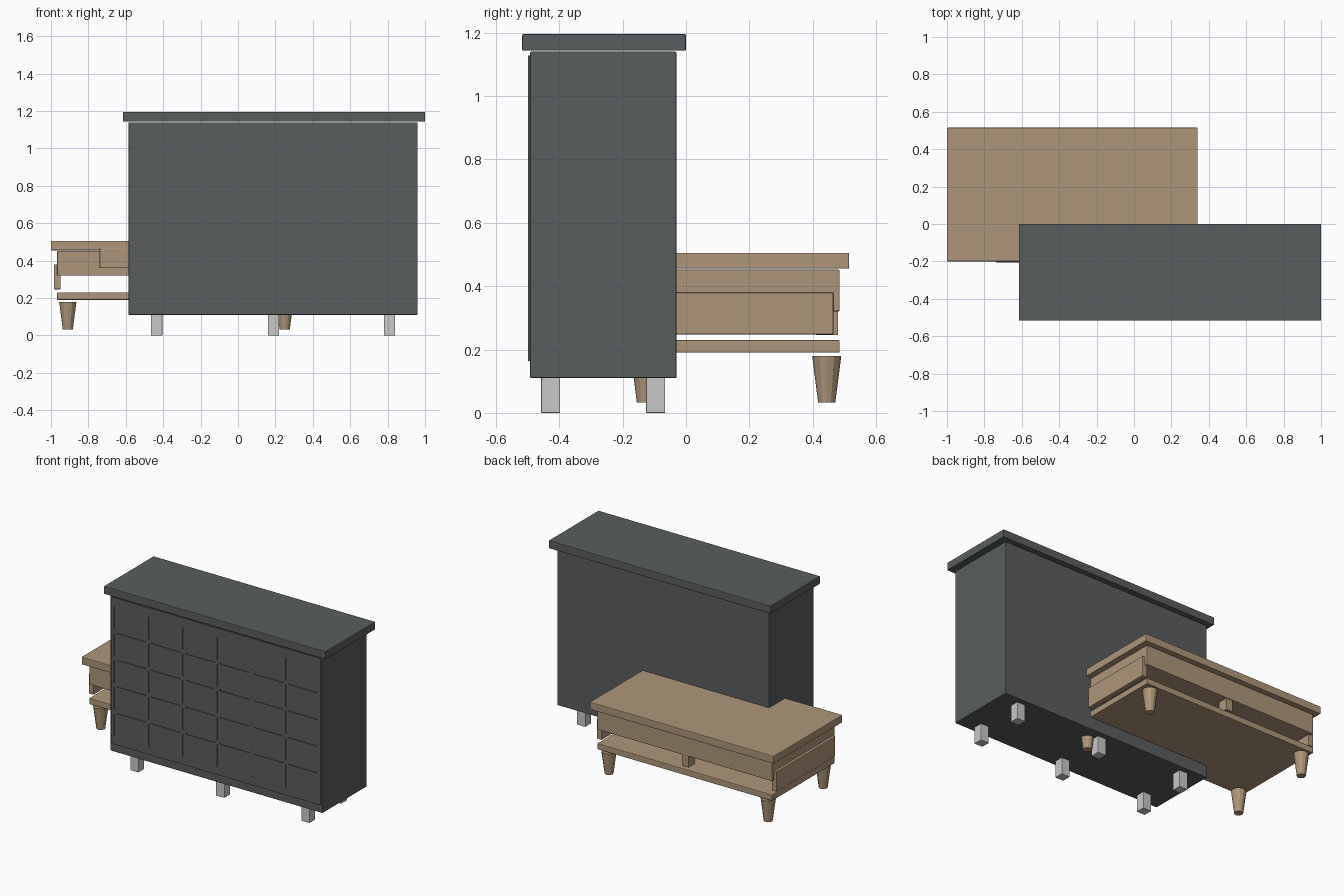
import bpy

if "Cube" in bpy.data.objects:
    bpy.data.objects.remove(bpy.data.objects["Cube"], do_unlink=True)


def material(name, colour):
    m = bpy.data.materials.new(name)
    m.use_nodes = True
    m.diffuse_color = (*colour, 1)
    m.node_tree.nodes["Principled BSDF"].inputs["Base Color"].default_value = (*colour, 1)
    return m


SLATE = material("slate grey", (0.10, 0.11, 0.113))
WOOD = material("light wood", (0.43, 0.305, 0.19))
METAL = material("pale grey", (0.58, 0.58, 0.59))


def box(name, x, y, z, mat, bevel=0.004):
    """Box from (low, high) pairs, with softened edges."""
    bpy.ops.mesh.primitive_cube_add(size=1)
    ob = bpy.context.object
    ob.name = name
    for v in ob.data.vertices:
        v.co = [r[0] if c < 0 else r[1] for c, r in zip(v.co, (x, y, z))]
    ob.data.materials.append(mat)
    if bevel:
        mod = ob.modifiers.new("soft edges", "BEVEL")
        mod.width = bevel
        mod.segments = 2
    return ob


def around(c, half):
    return (c - half, c + half)


# Cabinet body, overhanging top and front panel
box("cabinet_body", (-0.585, 0.96), (-0.492, -0.03), (0.11, 1.14), SLATE)
box("cabinet_top", (-0.615, 1.0), (-0.517, 0.0), (1.143, 1.195), SLATE)
panel = box("drawer_front_panel", (-0.572, 0.95), (-0.499, -0.491), (0.163, 1.128), SLATE, 0)

# Narrow broken grooves that divide the panel into drawers
columns, rows = 6, 5
left, bottom, wide, high = -0.55, 0.197, 0.25, 0.176
slots = []
for i in range(columns):
    for j in range(rows):
        x, z = left + i * wide, bottom + j * high
        slots.append((around(x, 0.004), (z + 0.02, z + high - 0.01)))
        if j:
            slots.append(((x + 0.02, x + wide - 0.02), around(z, 0.004)))
cutters = [box("groove_cutter", sx, (-0.52, -0.4945), sz, SLATE, 0) for sx, sz in slots]
bpy.ops.object.select_all(action="DESELECT")
for c in cutters:
    c.select_set(True)
bpy.context.view_layer.objects.active = cutters[0]
bpy.ops.object.join()
cutter = bpy.context.object
cutter.name = "groove_cutter"
cutter.hide_render = True
cut = panel.modifiers.new("grooves", "BOOLEAN")
cut.operation = "DIFFERENCE"
cut.solver = "EXACT"
cut.object = cutter
bpy.ops.object.select_all(action="DESELECT")
panel.select_set(True)
bpy.context.view_layer.objects.active = panel
bpy.ops.object.modifier_apply(modifier=cut.name)
bpy.data.objects.remove(cutter, do_unlink=True)

# Cabinet feet
for x in (-0.435, 0.19, 0.81):
    for y in (-0.427, -0.096):
        box("cabinet_foot", around(x, 0.03), around(y, 0.03), (0, 0.112), METAL, 0.002)

# Low table
mid_x, mid_y = -0.33, 0.158
box("table_top", around(mid_x, 0.67), (-0.2, 0.515), (0.455, 0.505), WOOD)
box("table_frame", around(mid_x, 0.637), around(mid_y, 0.327), (0.32, 0.452), WOOD)
box("table_shelf", around(mid_x, 0.637), around(mid_y, 0.327), (0.19, 0.23), WOOD)
box("table_front_drawer", around(mid_x, 0.41), (-0.205, -0.165), (0.36, 0.468), WOOD)
box("table_hanging_post", around(mid_x, 0.025), (0.41, 0.48), (0.245, 0.33), WOOD, 0.002)
for side in (-1, 1):
    box("table_end_drawer", around(mid_x + side * 0.637, 0.018), around(mid_y, 0.307),
        (0.247, 0.38), WOOD)
    # Tapered table legs
    for depth in (-1, 1):
        bpy.ops.mesh.primitive_cone_add(
            vertices=12, radius1=0.027, radius2=0.046, depth=0.148,
            location=(mid_x + side * 0.58, mid_y + depth * 0.286, 0.106))
        leg = bpy.context.object
        leg.name = "table_leg"
        leg.data.materials.append(WOOD)
